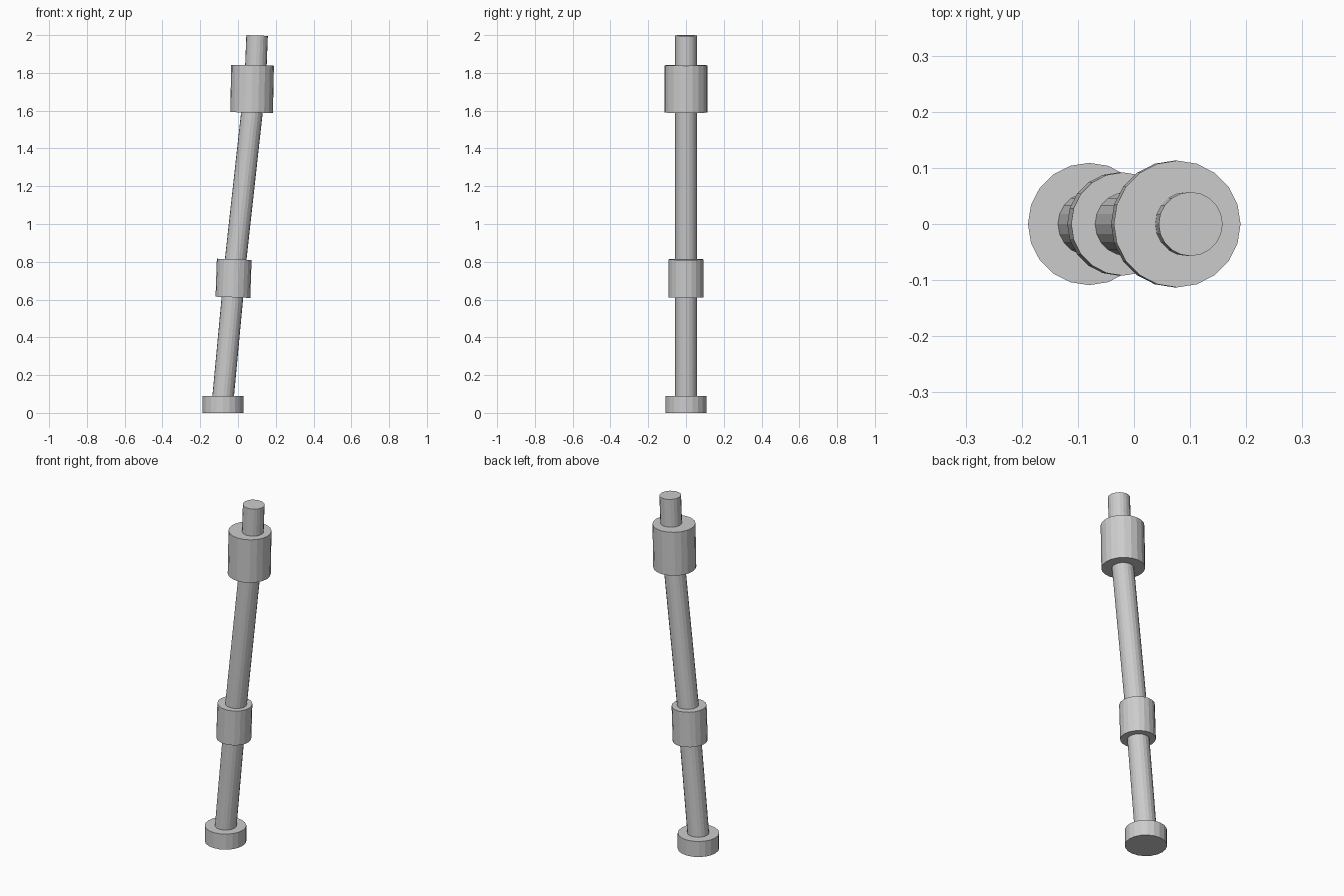
import bpy, bmesh, math
from mathutils import Vector

if "Cube" in bpy.data.objects:
    bpy.data.objects.remove(bpy.data.objects["Cube"])

SIDES = 20

def cylinder(name, r, bottom, top):
    """Flat-shaded capped cylinder between two (x, z) axis points."""
    a, b = Vector((bottom[0], 0, bottom[1])), Vector((top[0], 0, top[1]))
    axis = b - a
    bm = bmesh.new()
    bmesh.ops.create_cone(bm, cap_ends=True, segments=SIDES,
                          radius1=r, radius2=r, depth=axis.length)
    me = bpy.data.meshes.new(name)
    bm.to_mesh(me)
    bm.free()
    ob = bpy.data.objects.new(name, me)
    ob.location = (a + b) / 2
    ob.rotation_euler = (0, math.atan2(axis.x, axis.z), 0)
    bpy.context.collection.objects.link(ob)
    return ob

# Foot disc, upright on the ground
cylinder("foot", 0.109, (-0.08, 0.0), (-0.08, 0.09))
# Leaning lower rod, running into the collar
cylinder("lower_rod", 0.057, (-0.082, 0.05), (-0.026, 0.65))
# Middle collar, tilted slightly
cylinder("middle_collar", 0.092, (-0.027, 0.612), (-0.020, 0.813))
# Leaning upper rod
cylinder("upper_rod", 0.057, (-0.018, 0.76), (0.078, 1.63))
# Large upper collar
cylinder("upper_collar", 0.113, (0.072, 1.59), (0.077, 1.84))
# Tip stub
cylinder("tip", 0.057, (0.093, 1.79), (0.101, 1.998))
